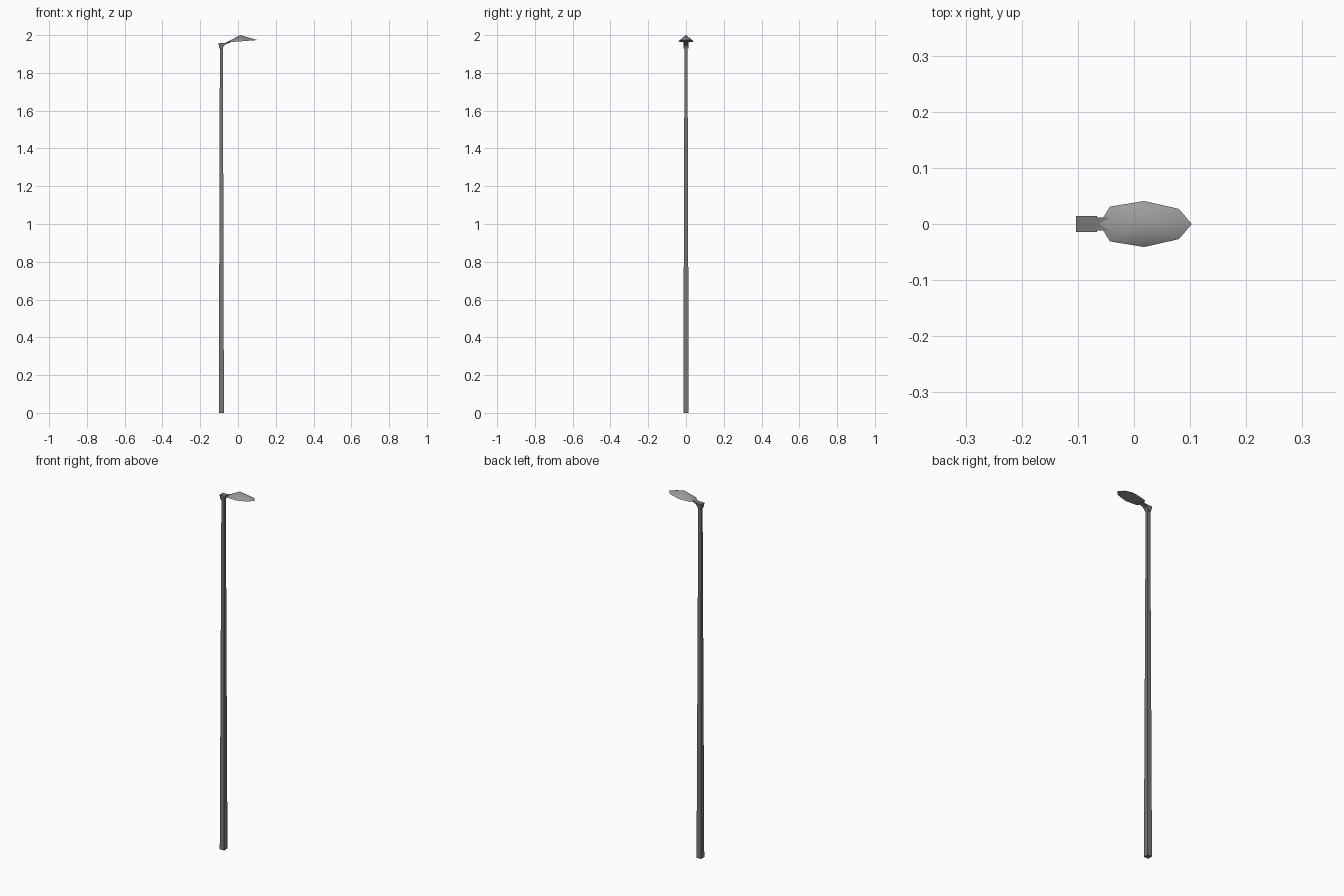
import bpy, math

if "Cube" in bpy.data.objects:
    bpy.data.objects.remove(bpy.data.objects["Cube"])


def material(name, v):
    m = bpy.data.materials.new(name)
    m.diffuse_color = (v, v, v, 1)
    m.use_nodes = True
    m.node_tree.nodes["Principled BSDF"].inputs["Base Color"].default_value = m.diffuse_color
    return m


POLE = material("dark grey metal", 0.19)
HEAD = material("light grey metal", 0.33)


def make(name, verts, faces, mat, smooth=False):
    me = bpy.data.meshes.new(name)
    me.from_pydata(verts, [], faces)
    me.materials.append(mat)
    ob = bpy.data.objects.new(name, me)
    bpy.context.collection.objects.link(ob)
    bpy.context.view_layer.objects.active = ob
    ob.select_set(True)
    bpy.ops.object.mode_set(mode='EDIT')
    bpy.ops.mesh.select_all(action='SELECT')
    bpy.ops.mesh.normals_make_consistent(inside=False)
    bpy.ops.object.mode_set(mode='OBJECT')
    if smooth:
        bpy.ops.object.shade_smooth_by_angle(angle=math.radians(65))
    ob.select_set(False)
    return ob


def loft(name, rings, mat):
    """Closed skin over four-sided rings (lists of points)."""
    n = 4
    verts = [p for r in rings for p in r]
    faces = [tuple(range(n)), tuple(range(len(verts) - n, len(verts)))]
    for k in range(len(rings) - 1):
        for i in range(n):
            j = (i + 1) % n
            faces.append((k*n + i, k*n + j, k*n + n + j, k*n + n + i))
    return make(name, verts, faces, mat)


def rect(x0, x1, hy, z0, z1=None):
    """Rectangular ring; z may differ between its left and right edge."""
    z1 = z0 if z1 is None else z1
    return [(x0, -hy, z0), (x1, -hy, z1), (x1, hy, z1), (x0, hy, z0)]


CX = -0.088

# tapered square pole
loft("pole", [rect(CX - 0.0135, CX + 0.0135, 0.0145, 0),
              rect(CX - 0.008, CX + 0.008, 0.008, 1.94)], POLE)

# flared bracket on the pole top
loft("bracket", [rect(CX - 0.009, CX + 0.006, 0.009, 1.928),
                 rect(-0.101, -0.082, 0.012, 1.938, 1.930),
                 rect(-0.103, -0.066, 0.0145, 1.957)], POLE)

# short arm carrying the lamp
loft("arm", [[(-0.08, -0.012, 1.945), (-0.08, 0.012, 1.945),
              (-0.08, 0.012, 1.955), (-0.08, -0.012, 1.955)],
             [(-0.04, -0.011, 1.961), (-0.04, 0.011, 1.961),
              (-0.04, 0.011, 1.969), (-0.04, -0.011, 1.969)]], POLE)

# faceted lamp head: half outline mirrored, peaked roof, flat underside
half = [(-0.043, 0.031), (0.018, 0.041), (0.08, 0.027)]
outline = ([(-0.062, 0)] + half + [(0.103, 0)]
           + [(x, -y) for x, y in reversed(half)])
rim = [(x, y, 1.966 + 0.075 * x) for x, y in outline]
n = len(rim)
make("lamp_head", rim + [(0.012, 0, 2.0)],
     [(i, (i + 1) % n, n) for i in range(n)] + [tuple(range(n))],
     HEAD, smooth=True)
